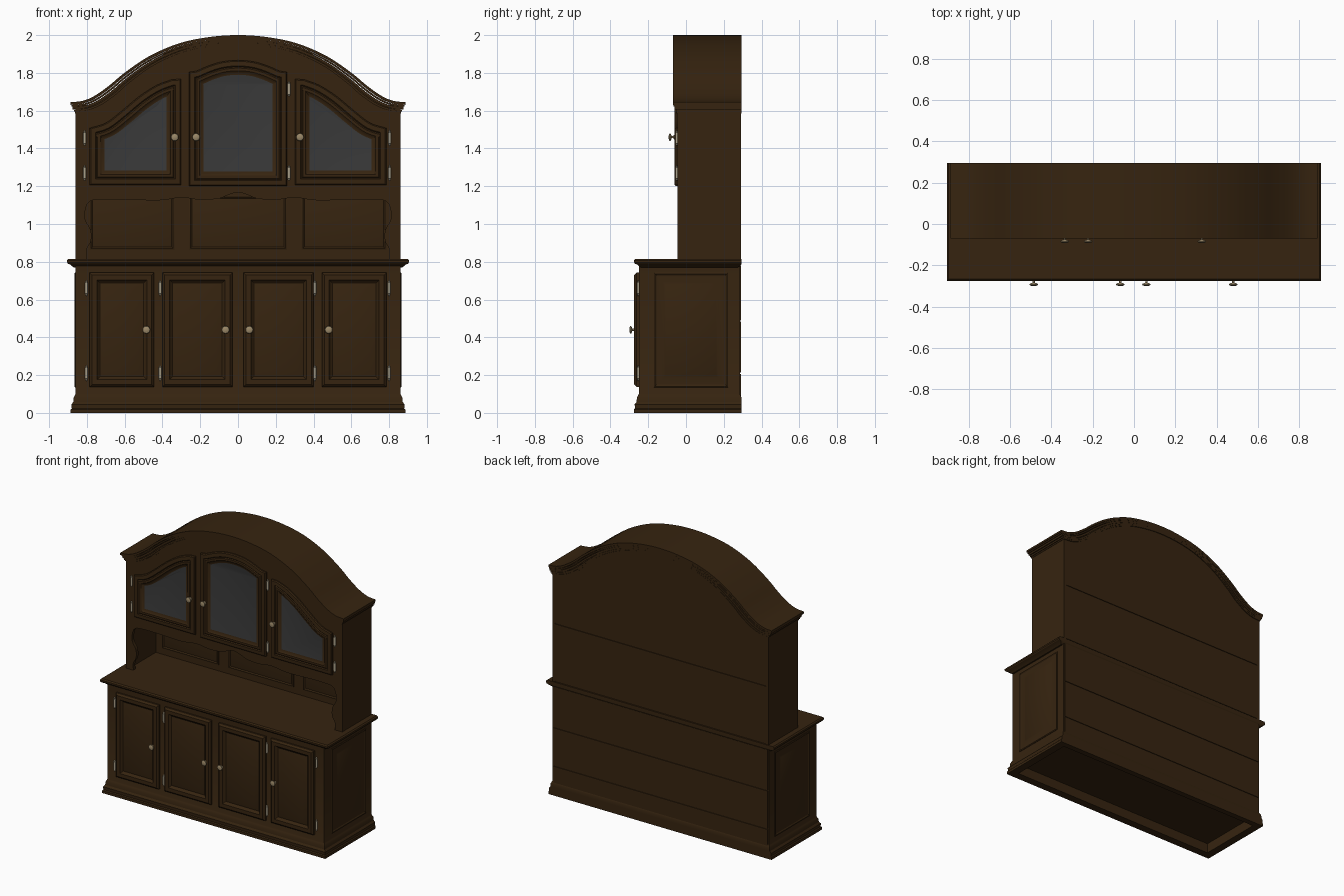
import bpy, bmesh, math
from mathutils import Vector

if "Cube" in bpy.data.objects:
    bpy.data.objects.remove(bpy.data.objects["Cube"])


def material(name, rgb):
    m = bpy.data.materials.new(name)
    m.diffuse_color = (*rgb, 1)
    m.use_nodes = True
    m.node_tree.nodes["Principled BSDF"].inputs["Base Color"].default_value = m.diffuse_color
    return m


WOOD = material("dark_wood", (0.037, 0.0175, 0.005))
GLASS = material("grey_glass", (0.04, 0.04, 0.04))
BRASS = material("pale_brass", (0.33, 0.25, 0.14))
STEEL = material("hinge_metal", (0.40, 0.35, 0.25))


def inset(pts, t):
    """Mitred inward offset of a closed outline (anticlockwise)."""
    out = []
    for i, p in enumerate(pts):
        d1 = (p - pts[i - 1]).normalized()
        d2 = (pts[(i + 1) % len(pts)] - p).normalized()
        n1, n2 = Vector((-d1.y, d1.x)), Vector((-d2.y, d2.x))
        out.append(p + (n1 + n2) * (t / max(0.2, 1 + n1.dot(n2))))
    return out


def front(u, v, d):
    return (u, -d, v)


def loft(name, outline, steps, place=front, mat=WOOD, cap_mat=None):
    """Closed solid through inset copies of an outline; steps = (inset, depth)."""
    pts = [Vector(p) for p in outline]
    area = sum(pts[i - 1].x * p.y - p.x * pts[i - 1].y for i, p in enumerate(pts))
    if area < 0:
        pts.reverse()
    bm = bmesh.new()
    rings = [[bm.verts.new(place(p.x, p.y, d)) for p in inset(pts, t)] for t, d in steps]
    n = len(pts)
    for a, b in zip(rings, rings[1:]):
        for i in range(n):
            j = (i + 1) % n
            bm.faces.new((a[i], a[j], b[j], b[i]))
    bm.faces.new(rings[0])
    cap = bm.faces.new(rings[-1])
    if cap_mat:
        cap.material_index = 1
    bmesh.ops.recalc_face_normals(bm, faces=bm.faces)
    me = bpy.data.meshes.new(name)
    bm.to_mesh(me)
    bm.free()
    me.materials.append(mat)
    if cap_mat:
        me.materials.append(cap_mat)
    ob = bpy.data.objects.new(name, me)
    bpy.context.collection.objects.link(ob)
    return ob


def rect(x0, x1, z0, z1):
    return [(x0, z0), (x1, z0), (x1, z1), (x0, z1)]


def plate(name, outline, y0, y1):
    return loft(name, outline, [(0, -y1), (0, -y0)])


def smooth(pts, n=5):
    """Catmull-Rom curve through points."""
    p = [Vector(q) for q in pts]
    p = [2 * p[0] - p[1]] + p + [2 * p[-1] - p[-2]]
    out = []
    for i in range(1, len(p) - 2):
        a, b, c, d = p[i - 1:i + 3]
        for k in range(n):
            t = k / n
            out.append(0.5 * (2 * b + (c - a) * t + (2 * a - 5 * b + 4 * c - d) * t * t
                              + (3 * b - a - 3 * c + d) * t ** 3))
    return [tuple(q) for q in out] + [tuple(p[-2])]


def mirror(pts):
    return [(-x, z) for x, z in pts]


def both(half):
    """Left half ending on the centre line, completed to the right."""
    return half + mirror(half[:-1])[::-1]


# Arched top line of the hutch
TOP = smooth(both([(-0.885, 1.645), (-0.82, 1.652), (-0.755, 1.68), (-0.68, 1.733), (-0.6, 1.80),
                   (-0.47, 1.888), (-0.31, 1.957), (-0.15, 1.99), (0, 2.0)]), 4)


def top_line(half, drop):
    out = []
    for i, (x, z) in enumerate(TOP):
        a, b = TOP[max(i - 1, 0)], TOP[min(i + 1, len(TOP) - 1)]
        out.append((x * half / 0.885, z - drop * math.hypot(1, (b[1] - a[1]) / (b[0] - a[0]))))
    return out


# Lower cabinet with moulded plinth and hollow underside
def level(u, v, d):
    return (u, min(v, 0.295), d)


loft("lower_cabinet", rect(-0.86, 0.86, -0.25, 0.285),
     [(0.03, 0.07), (0.03, 0), (-0.026, 0), (-0.026, 0.018), (-0.02, 0.024), (-0.022, 0.045),
      (-0.012, 0.058), (-0.01, 0.08), (-0.004, 0.092), (0, 0.1), (0, 0.787)], level)
loft("countertop", rect(-0.88, 0.88, -0.25, 0.285),
     [(0.01, 0.77), (-0.008, 0.785), (-0.02, 0.79), (-0.025, 0.797), (-0.025, 0.808),
      (-0.017, 0.816)], level)

# Lower doors
for i, (x0, x1) in enumerate([(-0.785, -0.445), (-0.40, -0.03), (0.03, 0.40), (0.445, 0.785)]):
    loft(f"lower_door_{i + 1}", rect(x0, x1, 0.138, 0.742),
         [(0, 0.245), (0, 0.262), (0.008, 0.27), (0.012, 0.274), (0.038, 0.274), (0.046, 0.262),
          (0.054, 0.258), (0.085, 0.268)])

# Side panels of the lower cabinet
for s, side in ((-1, "left"), (1, "right")):
    loft(f"{side}_side_panel", rect(-0.17, 0.222, 0.135, 0.742),
         [(0, -0.01), (0, 0.003), (0.006, 0.006), (0.014, 0.001), (0.052, 0.001), (0.062, 0.006)],
         lambda u, v, d: (s * (0.86 + d), u, v))

# Hutch carcass: front board with scalloped niche, sides, back, shelf
NICHE = smooth(both([(-0.80, 0.815), (-0.80, 0.87), (-0.778, 0.91), (-0.78, 0.97), (-0.808, 1.02),
                     (-0.808, 1.075), (-0.785, 1.12), (-0.72, 1.13), (-0.6, 1.13), (-0.42, 1.125),
                     (-0.3, 1.14), (-0.2, 1.128), (-0.1, 1.135), (-0.05, 1.155), (0, 1.168)]), 3)
plate("hutch_front", [(-0.86, 0.812)] + top_line(0.86, 0.02) + [(0.86, 0.812)] + NICHE[::-1],
      -0.045, -0.022)
for s, side in ((-1, "left"), (1, "right")):
    plate(f"hutch_{side}_side", rect(s * 0.838, s * 0.859, 0.812, 1.62), -0.03, 0.29)
plate("hutch_back", [(-0.85, 0.812)] + top_line(0.85, 0.02) + [(0.85, 0.812)], 0.265, 0.285)
plate("hutch_shelf", rect(-0.845, 0.845, 1.185, 1.205), -0.03, 0.27)

# Arched cornice in stepped layers
for i, (half, y, t0, t1) in enumerate([(0.887, -0.07, 0, 0.014), (0.882, -0.065, 0.014, 0.024),
                                       (0.876, -0.06, 0.024, 0.038), (0.868, -0.054, 0.038, 0.05),
                                       (0.862, -0.05, 0.05, 0.06)]):
    plate(f"cornice_layer_{i + 1}", top_line(half, t0) + top_line(half, t1)[::-1], y, 0.295)

# Back boards with thin grooves
for i, (z0, z1) in enumerate([(0.004, 0.207), (0.213, 0.483), (0.489, 0.78), (0.822, 1.232)]):
    plate(f"back_board_{i + 1}", rect(-0.85, 0.85, z0, z1), 0.283, 0.29)
plate("back_board_5", [(-0.85, 1.238)] + top_line(0.85, 0.03) + [(0.85, 1.238)], 0.283, 0.29)

# Raised panels at the back of the niche
for i, (x0, x1) in enumerate([(-0.785, -0.335), (-0.26, 0.26), (0.335, 0.785)]):
    loft(f"niche_panel_{i + 1}", rect(x0, x1, 0.862, 1.15),
         [(0, -0.27), (0, -0.258), (0.008, -0.255), (0.016, -0.261), (0.03, -0.257)])

# Glazed hutch doors
GLAZED = [(0, 0.04), (0, 0.054), (0.006, 0.06), (0.03, 0.062), (0.036, 0.056), (0.042, 0.061),
          (0.056, 0.061), (0.066, 0.053), (0.077, 0.05)]
left_door = [(-0.302, 1.207), (-0.302, 1.768)] + smooth(
    [(-0.35, 1.765), (-0.43, 1.735), (-0.52, 1.678), (-0.62, 1.595), (-0.7, 1.535),
     (-0.785, 1.508)], 4) + [(-0.785, 1.207)]
middle_door = [(-0.26, 1.2), (0.26, 1.2), (0.26, 1.805)] + smooth(
    [(0.22, 1.81), (0.15, 1.84), (0.08, 1.86), (0, 1.867), (-0.08, 1.86), (-0.15, 1.84),
     (-0.22, 1.81)], 4) + [(-0.26, 1.805)]
for name, shape in (("left_glass_door", left_door), ("right_glass_door", mirror(left_door)),
                    ("middle_glass_door", middle_door)):
    loft(name, shape, GLAZED, cap_mat=GLASS)

# Knobs and hinges, turned from a circle
CIRCLE = [(0.03 * math.cos(a * math.pi / 8), 0.03 * math.sin(a * math.pi / 8)) for a in range(16)]


def turned(name, profile, place, mat):
    loft(name, CIRCLE, [(0.03 - r, d) for r, d in profile], place, mat)


KNOB = [(0.012, -0.004), (0.012, 0.003), (0.006, 0.006), (0.006, 0.015), (0.017, 0.019),
        (0.021, 0.023), (0.019, 0.027), (0.012, 0.030), (0.004, 0.031)]
for i, (x, y, z) in enumerate([(-0.485, -0.269, 0.44), (-0.066, -0.269, 0.44), (0.06, -0.269, 0.44),
                               (0.48, -0.269, 0.44), (-0.335, -0.061, 1.46),
                               (-0.222, -0.061, 1.46), (0.328, -0.061, 1.46)]):
    turned(f"knob_{i + 1}", KNOB, lambda u, v, d: (x + u, y - d, z + v), BRASS)

HINGE = [(0.003, -0.04), (0.006, -0.036), (0.004, -0.031), (0.008, -0.029), (0.008, 0.029),
         (0.004, 0.031), (0.006, 0.036), (0.003, 0.04)]
spots = [(x, -0.253, z) for x in (-0.803, -0.412, 0.407, 0.8) for z in (0.21, 0.66)]
spots += [(x, -0.049, z) for x in (-0.812, 0.803) for z in (1.27, 1.455)]
spots += [(0.27, -0.049, z) for z in (1.27, 1.715)]
for i, (x, y, z) in enumerate(spots):
    turned(f"hinge_{i + 1}", HINGE, lambda u, v, d: (x + u, y + v, z + d), STEEL)

# Soft shading on turned and curved parts, crisp edges elsewhere
for ob in bpy.context.collection.objects:
    ob.select_set(True)
    bpy.context.view_layer.objects.active = ob
bpy.ops.object.shade_smooth_by_angle(angle=math.radians(30))
